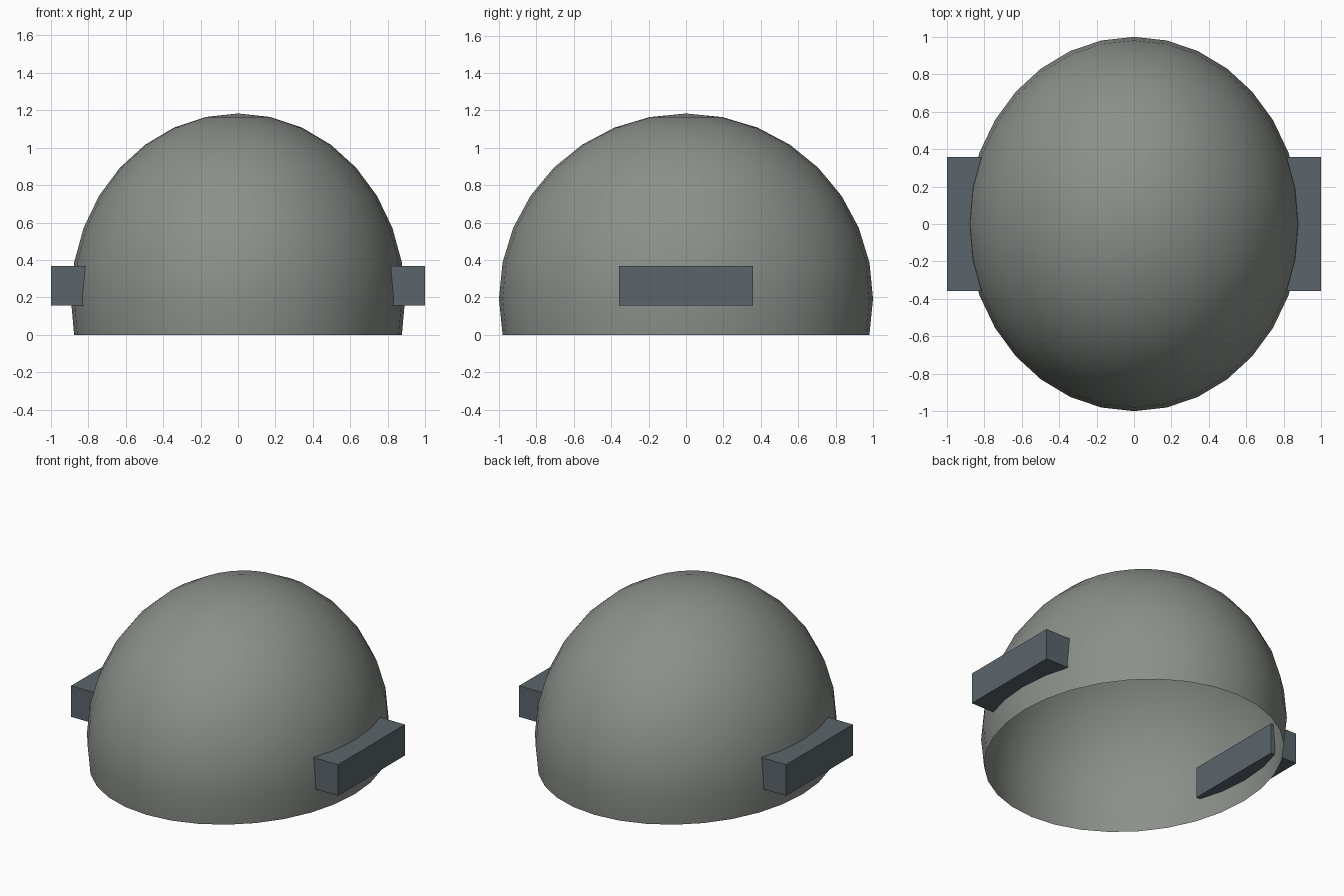
import bpy
import bmesh
from mathutils import Matrix, Vector

cube = bpy.data.objects.get("Cube")
if cube:
    bpy.data.objects.remove(cube, do_unlink=True)


def material(name, rgb):
    mat = bpy.data.materials.new(name)
    mat.use_nodes = True
    mat.diffuse_color = (*rgb, 1)
    mat.node_tree.nodes["Principled BSDF"].inputs["Base Color"].default_value = (*rgb, 1)
    return mat


def add_object(name, bm, mat):
    mesh = bpy.data.meshes.new(name)
    bm.to_mesh(mesh)
    bm.free()
    mesh.materials.append(mat)
    obj = bpy.data.objects.new(name, mesh)
    bpy.context.collection.objects.link(obj)
    return obj


shell_grey = material("warm grey", (0.26, 0.28, 0.255))
block_grey = material("dark blue grey", (0.105, 0.13, 0.145))

# Open dome: an ellipsoid cut off one ring below its equator
bm = bmesh.new()
bmesh.ops.create_uvsphere(bm, u_segments=32, v_segments=16, radius=1)
low = [v for v in bm.verts if v.co.z < -0.25]
bmesh.ops.delete(bm, geom=low, context='VERTS')
bmesh.ops.scale(bm, vec=(0.893, 1, 0.99), verts=bm.verts)
base = min(v.co.z for v in bm.verts)
bmesh.ops.translate(bm, vec=(0, 0, -base), verts=bm.verts)
for face in bm.faces:
    face.smooth = True
add_object("dome_shell", bm, shell_grey)

# Side blocks, reaching a little way through the shell
for name, side in (("left_ear_block", 1), ("right_ear_block", -1)):
    bm = bmesh.new()
    place = Matrix.LocRotScale(Vector((side * 0.9, 0, 0.263)), None, Vector((0.2, 0.714, 0.21)))
    bmesh.ops.create_cube(bm, size=1, matrix=place)
    add_object(name, bm, block_grey)
